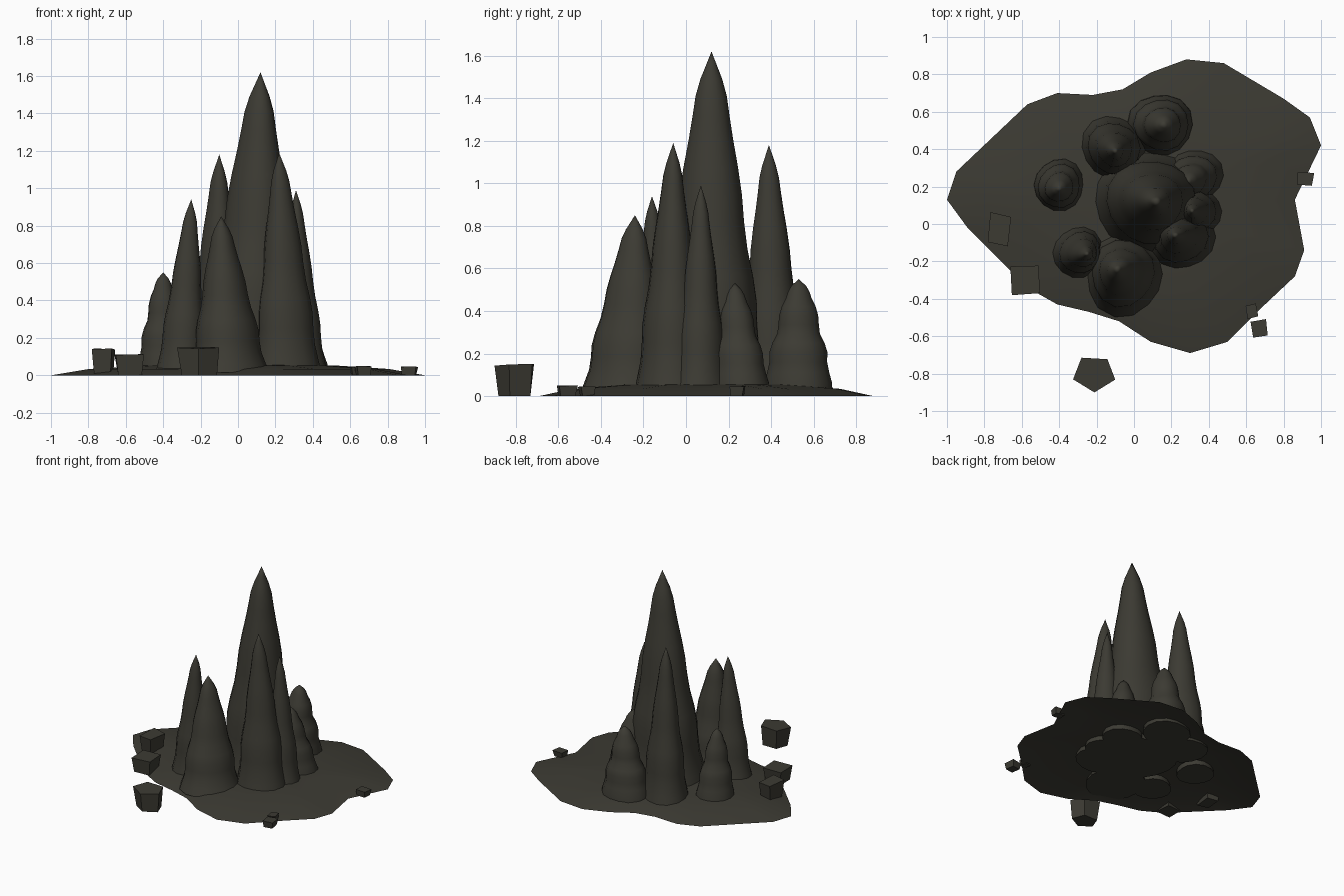
import bpy, bmesh, math, random
from mathutils import Vector

if "Cube" in bpy.data.objects:
    bpy.data.objects.remove(bpy.data.objects["Cube"])

random.seed(4)
stone = bpy.data.materials.new("dark olive stone")
stone.diffuse_color = (0.045, 0.043, 0.033, 1)
stone.use_nodes = True
stone.node_tree.nodes["Principled BSDF"].inputs["Base Color"].default_value = stone.diffuse_color


def make(name, bm, smooth=None):
    bmesh.ops.recalc_face_normals(bm, faces=bm.faces)
    me = bpy.data.meshes.new(name)
    bm.to_mesh(me)
    bm.free()
    me.materials.append(stone)
    ob = bpy.data.objects.new(name, me)
    bpy.context.collection.objects.link(ob)
    if smooth:
        bpy.ops.object.select_all(action='DESELECT')
        ob.select_set(True)
        bpy.context.view_layer.objects.active = ob
        bpy.ops.object.shade_smooth_by_angle(angle=math.radians(smooth))
    return ob


def bridge(bm, a, b):
    n = len(a)
    for i in range(n):
        j = (i + 1) % n
        bm.faces.new((a[i], a[j], b[j], b[i]))


# Low mound: irregular outline, stepped inwards and upwards, open underneath
outline = [(-1, .13), (-.89, -.02), (-.57, -.34), (-.41, -.43), (-.24, -.47), (-.08, -.52),
           (.09, -.63), (.30, -.69), (.50, -.63), (.69, -.44), (.86, -.28), (.91, -.14),
           (.86, .13), (1, .42), (.94, .57), (.80, .67), (.48, .86), (.28, .88), (.09, .81),
           (-.06, .72), (-.22, .69), (-.41, .70), (-.57, .64), (-.95, .28)]
cx, cy = .03, .1
bm = bmesh.new()
rings = [[bm.verts.new((cx + (x - cx) * s, cy + (y - cy) * s, z)) for x, y in outline]
         for s, z in ((1, 0), (.8, .034), (.5, .053), (.25, .058))]
for a, b in zip(rings, rings[1:]):
    bridge(bm, a, b)
top = bm.verts.new((cx, cy, .06))
for i in range(len(outline)):
    bm.faces.new((rings[-1][i], rings[-1][(i + 1) % len(outline)], top))
make("ground_mound", bm, 40)
mound = bpy.data.objects["ground_mound"]

# Spire profiles as (height fraction, radius fraction): slender, and stubby with bulges
SLIM = [(0, 1), (.06, .92), (.13, .83), (.2, .80), (.27, .79), (.34, .73), (.42, .63), (.5, .57),
        (.58, .53), (.66, .46), (.74, .375), (.81, .31), (.87, .26), (.92, .18), (.96, .09)]
STUB = [(0, .95), (.09, .93), (.18, .85), (.27, .79), (.36, .79), (.44, .71), (.52, .58),
        (.6, .55), (.68, .53), (.76, .46), (.83, .35), (.89, .29), (.94, .2), (.97, .1)]


def spire(name, base, tip, h, r, profile, sides=14):
    bm = bmesh.new()
    p1, p2 = random.uniform(0, 6.28), random.uniform(0, 6.28)
    rings = []
    for t, f in profile:
        x = base[0] + (tip[0] - base[0]) * t
        y = base[1] + (tip[1] - base[1]) * t
        ring = []
        for i in range(sides):
            a = math.tau * i / sides
            k = r * f * (1 + .04 * math.sin(2 * a + p1 + t) + .03 * math.sin(3 * a + p2 - 2 * t))
            ring.append(bm.verts.new((x + k * math.cos(a), y + k * math.sin(a), .015 + (h - .015) * t)))
        rings.append(ring)
    for a, b in zip(rings, rings[1:]):
        bridge(bm, a, b)
    apex = bm.verts.new((tip[0], tip[1], h))
    for i in range(sides):
        bm.faces.new((rings[-1][i], rings[-1][(i + 1) % sides], apex))
    bm.faces.new(rings[0])
    make(name, bm, 60)


spire("main_spire", (.08, .12), (.12, .12), 1.62, .29, SLIM, 18)
spire("back_left_spire", (-.11, .41), (-.10, .39), 1.18, .175, SLIM)
spire("right_spire", (.26, -.07), (.22, -.06), 1.19, .18, SLIM)
spire("left_spire", (-.30, -.15), (-.25, -.16), .94, .14, SLIM)
spire("front_spire", (-.05, -.27), (-.09, -.24), .85, .22, SLIM)
spire("right_slim_spire", (.34, .07), (.31, .07), .99, .135, SLIM)
spire("right_stub", (.33, .26), (.29, .23), .53, .155, STUB)
spire("back_stub", (.14, .53), (.16, .53), .55, .18, STUB)
spire("left_stub", (-.40, .21), (-.40, .19), .55, .145, STUB)


# Loose boulders: rough angular blocks (x, y, half sizes, height, turn)
def boulder(name, x, y, sx, sy, h, turn, sides=4):
    bm = bmesh.new()
    rings = []
    for z, s in ((0, .82), (h, 1)):
        ring = []
        for i in range(sides):
            a = math.tau * (i + .5) / sides + turn
            k = s * random.uniform(.98, 1.12) / math.cos(math.pi / sides) * .93
            ring.append(bm.verts.new((x + sx * k * math.cos(a), y + sy * k * math.sin(a),
                                      z - (random.uniform(0, .06) * h if z else 0))))
        rings.append(ring)
    bridge(bm, *rings)
    for r in rings:
        bm.faces.new(r)
    make(name, bm)


boulder("boulder_left", -.72, -.03, .055, .08, .145, -.15)
boulder("boulder_front_left", -.58, -.30, .075, .075, .115, .05)
boulder("boulder_front", -.21, -.80, .10, .085, .152, .3, 5)
boulder("boulder_front_right", .67, -.56, .042, .045, .05, .15)
boulder("pebble_front_right", .63, -.465, .028, .035, .045, .2)
boulder("pebble_right", .915, .24, .043, .035, .047, -.1)
